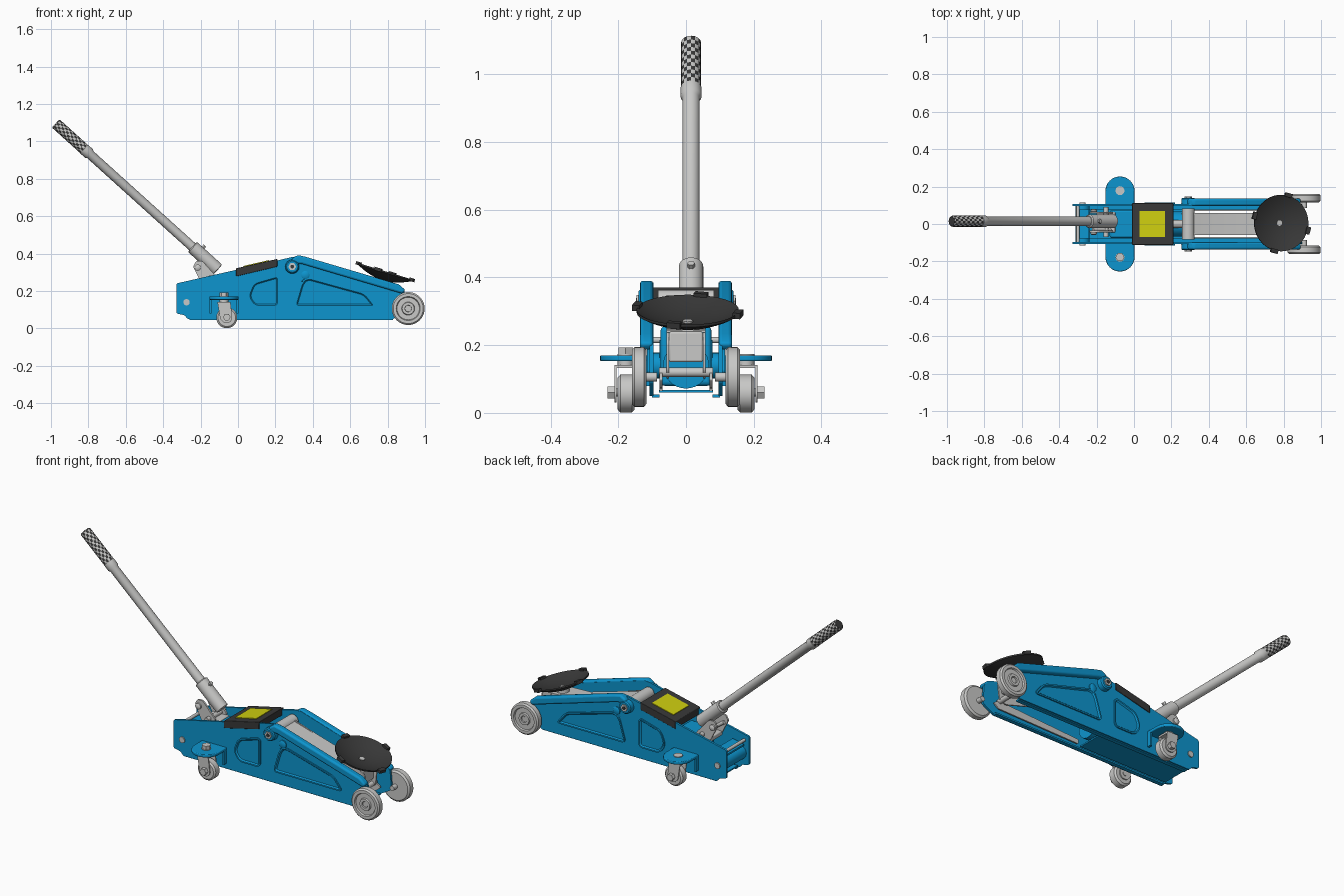
import bpy, bmesh
from math import cos, sin, pi, radians
from mathutils import Vector, Matrix

if "Cube" in bpy.data.objects:
    bpy.data.objects.remove(bpy.data.objects["Cube"])


def material(name, rgb):
    m = bpy.data.materials.new(name)
    m.use_nodes = True
    m.diffuse_color = (*rgb, 1)
    m.node_tree.nodes["Principled BSDF"].inputs["Base Color"].default_value = (*rgb, 1)
    return m


BLUE = material("blue paint", (0.004, 0.30, 0.62))
GREY = material("light grey steel", (0.58, 0.58, 0.57))
DARK = material("dark grey rubber", (0.04, 0.04, 0.04))
YELLOW = material("yellow label", (0.62, 0.62, 0.005))
made = []


def finish(name, bm, mats, bevel=0):
    bmesh.ops.recalc_face_normals(bm, faces=bm.faces)
    me = bpy.data.meshes.new(name)
    bm.to_mesh(me)
    bm.free()
    ob = bpy.data.objects.new(name, me)
    bpy.context.collection.objects.link(ob)
    for m in mats:
        me.materials.append(m)
    if bevel:
        mod = ob.modifiers.new("Bevel", "BEVEL")
        mod.width, mod.segments = bevel, 3
        mod.limit_method = "ANGLE"
    made.append(ob)
    return ob


def prism(name, pts, y0, y1, mat, corner=0, bevel=0, rim=0):
    """Extrude an x-z outline from y0 to y1; rim sinks the centre of the y1 cap."""
    bm = bmesh.new()
    bm.faces.new([bm.verts.new((x, y0, z)) for x, z in pts])
    if corner:
        bmesh.ops.bevel(bm, geom=bm.verts[:], offset=corner, segments=5,
                        profile=0.5, affect="VERTICES")
    out = bmesh.ops.extrude_face_region(bm, geom=bm.faces[:])["geom"]
    bmesh.ops.translate(bm, verts=[g for g in out if isinstance(g, bmesh.types.BMVert)],
                        vec=(0, y1 - y0, 0))
    bmesh.ops.recalc_face_normals(bm, faces=bm.faces)
    if rim:
        cap = [f for f in bm.faces if all(abs(v.co.y - y1) < 1e-5 for v in f.verts)]
        bmesh.ops.inset_individual(bm, faces=cap, thickness=rim, depth=0)
        bmesh.ops.inset_individual(bm, faces=cap, thickness=0.006, depth=-0.007)
    return finish(name, bm, [mat], bevel)


def box(name, x0, x1, y0, y1, z0, z1, mat, bevel=0):
    return prism(name, [(x0, z0), (x1, z0), (x1, z1), (x0, z1)], y0, y1, mat, 0, bevel)


def lathe(name, profile, base, axis, mat, steps=32, checker=None):
    """Turn (radius, distance) pairs around an axis starting at base."""
    bm = bmesh.new()
    rot = Vector(axis).to_track_quat("Z", "Y")
    rings = [[bm.verts.new(Vector(base) + rot @ Vector(
        (r * cos(2 * pi * j / steps), r * sin(2 * pi * j / steps), h)))
        for j in range(steps)] for r, h in profile]
    for i, (a, b) in enumerate(zip(rings, rings[1:])):
        for j in range(steps):
            k = (j + 1) % steps
            f = bm.faces.new((a[j], a[k], b[k], b[j]))
            if checker:
                f.material_index = (i + j) % 2
    bm.faces.new(rings[0])
    bm.faces.new(rings[-1])
    return finish(name, bm, [mat] + ([checker] if checker else []))


def rod(name, p, q, r, mat, steps=24):
    d = Vector(q) - Vector(p)
    return lathe(name, [(r, 0), (r, d.length)], p, d, mat, steps)


# Side frames, with everything that repeats on both sides
PLATE = [(-.33, .24), (-.33, .08), (-.285, .07), (-.27, .05), (.83, .05), (.9, .09),
         (.89, .2), (.86, .225), (.33, .385), (.29, .382), (.22, .365)]
RAIL = [(.28, .35), (.29, .375), (.32, .392), (.36, .383), (.86, .235), (.895, .205),
        (.88, .185), (.34, .345)]
REAR_PANEL = [(.05, .17), (.085, .115), (.22, .115), (.22, .285), (.08, .245)]
FRONT_PANEL = [(.3, .115), (.74, .115), (.68, .19), (.37, .275), (.34, .25)]
WHEEL = [(.02, 0), (.078, 0), (.088, .008), (.088, .036), (.08, .044), (.064, .044),
         (.06, .036), (.035, .036), (.032, .044), (.018, .044), (.017, .034)]
CASTER = [(.02, 0), (.047, 0), (.056, .008), (.056, .042), (.047, .05), (.02, .05)]

for side, s in (("left", 1), ("right", -1)):
    prism(side + "_frame_plate", PLATE, s * .096, s * .108, BLUE, .008)
    prism(side + "_frame_rail", RAIL, s * .097, s * .136, BLUE, 0, .01)
    prism(side + "_rear_panel", REAR_PANEL, s * .1, s * .115, BLUE, .025, 0, .008)
    prism(side + "_front_panel", FRONT_PANEL, s * .1, s * .115, BLUE, .025, 0, .008)
    box(side + "_bottom_flange", -.26, .83, s * .078, s * .1, .045, .054, BLUE)
    lathe(side + "_pressed_boss", [(.022, 0), (.022, .014), (.016, .018)],
          (.36, s * .1, .285), (0, s, 0), BLUE)
    lathe(side + "_pivot_boss", [(.038, 0), (.036, .034), (.03, .04)],
          (.29, s * .1, .33), (0, s, 0), BLUE)
    rod(side + "_pivot_bolt", (.29, s * .13, .33), (.29, s * .146, .33), .021, GREY, 6)
    rod(side + "_pivot_bolt_core", (.29, s * .14, .33), (.29, s * .148, .33), .01, DARK)
    rod(side + "_rear_shaft_end", (-.275, s * .1, .14), (-.275, s * .114, .14), .017, GREY)
    # Front wheel on a stub axle
    lathe(side + "_front_wheel", WHEEL, (.91, s * .116, .106), (0, s, 0), GREY, 48)
    rod(side + "_front_axle", (.91, s * .085, .106), (.91, s * .155, .106), .014, GREY)
    # Caster bracket: rounded shelf with legs
    bm = bmesh.new()
    ring = [(-.153, s * .1), (.003, s * .1)]
    ring += [(-.075 + .078 * cos(a * pi / 16), s * (.176 + .078 * sin(a * pi / 16)))
             for a in range(17)]
    f = bm.faces.new([bm.verts.new((x, y, .153)) for x, y in ring])
    top = bmesh.ops.extrude_face_region(bm, geom=[f])["geom"]
    bmesh.ops.translate(bm, vec=(0, 0, .017),
                        verts=[g for g in top if isinstance(g, bmesh.types.BMVert)])
    finish(side + "_caster_shelf", bm, [BLUE], .004)
    for end, x in (("rear", -.153), ("front", -.009)):
        prism(side + "_" + end + "_shelf_leg",
              [(x, .155), (x, .08), (x + .012, .08), (x + .012, .155)],
              s * .1, s * .13, BLUE)
    # Caster wheel, fork and fixings
    lathe(side + "_caster_wheel", CASTER, (-.06, s * .152, .057), (0, s, 0), GREY, 40)
    for part, y in (("inner", .143), ("outer", .205)):
        prism(side + "_" + part + "_fork",
              [(-.11, .14), (-.095, .05), (-.075, .03), (-.045, .03), (-.03, .05),
               (-.04, .14)], s * y, s * (y + .006), GREY, .008)
    box(side + "_fork_crown", -.11, -.04, s * .143, s * .211, .132, .142, GREY)
    rod(side + "_caster_axle", (-.06, s * .14, .06), (-.06, s * .222, .06), .012, GREY)
    rod(side + "_caster_nut", (-.06, s * .211, .06), (-.06, s * .232, .06), .02, GREY, 6)
    rod(side + "_swivel_pin", (-.075, s * .178, .138), (-.075, s * .178, .174), .024, GREY)
    if s < 0:
        rod("swivel_nut", (-.075, -.178, .17), (-.075, -.178, .193), .024, GREY, 6)
    # Lifting arm cheeks and levelling links
    prism(side + "_arm_cheek",
          [(.25, .32), (.28, .355), (.33, .345), (.64, .245), (.8, .24), (.84, .21),
           (.83, .12), (.79, .1), (.62, .15), (.29, .28)],
          s * .05, s * .058, GREY, .01)
    prism(side + "_levelling_link", [(.3, .065), (.82, .075), (.85, .1), (.82, .12), (.3, .09)],
          s * .07, s * .078, GREY, .008)
    # Handle yoke ears
    prism(side + "_yoke_ear",
          [(-.24, .33), (-.225, .36), (-.19, .36), (-.11, .27), (-.13, .23), (-.2, .25)],
          .01 + s * .045, .01 + s * .055, GREY, .008)
    lathe(side + "_yoke_knob", [(.008, 0), (.017, .006), (.017, .014), (.008, .02)],
          (-.215, .01 + s * .05, .325), (0, s, 0), GREY)

# Lifting arm
prism("arm_top", [(.29, .352), (.64, .252), (.81, .245), (.81, .237), (.64, .243),
                  (.29, .343)], -.058, .058, GREY)
rod("arm_hub", (.29, -.082, .33), (.29, .082, .33), .034, GREY)
rod("arm_front_pin", (.81, -.08, .12), (.81, .08, .12), .014, GREY)
rod("arm_ram", (.15, 0, .17), (.34, 0, .29), .022, GREY)
box("saddle_carrier", .74, .82, -.05, .05, .15, .24, GREY, .006)

# Saddle dish
tilt = Matrix.Rotation(radians(17), 3, "Y")
centre = Vector((.775, .005, .262))
rod("saddle_post", (.765, .005, .2), centre, .035, GREY)
lathe("saddle_dish",
      [(.001, -.004), (.05, -.001), (.1, .013), (.135, .028), (.151, .037), (.151, .045),
       (.135, .037), (.1, .022), (.05, .009), (.001, .006)],
      centre, tilt @ Vector((0, 0, 1)), DARK, 48)
for k in range(4):
    spin = Matrix.Rotation(radians(75 + 90 * k), 3, "Z")
    bm = bmesh.new()
    bmesh.ops.create_cube(bm, size=1)
    for v in bm.verts:
        p = Vector((.154 + v.co.x * .022, v.co.y * .04, .043 + v.co.z * .018))
        v.co = centre + tilt @ (spin @ p)
    finish("saddle_lug_%d" % (k + 1), bm, [DARK])
rod("saddle_screw", centre, centre + tilt @ Vector((0, 0, .012)), .015, GREY, 12)

# Hydraulic unit and rear cross members
box("pump_body", -.13, .02, -.075, .075, .08, .255, BLUE, .012)
rod("hydraulic_cylinder", (-.1, 0, .14), (.3, 0, .14), .068, BLUE, 32)
prism("under_tray", [(-.27, .06), (.28, .06), (.28, .068), (-.27, .068)], -.08, .08, BLUE)
rod("rear_tube", (-.275, -.098, .14), (-.275, .098, .14), .038, BLUE)
prism("rear_cross_plate", [(-.31, .2), (-.24, .215), (-.24, .1), (-.25, .1), (-.25, .203),
                           (-.31, .19)], -.078, .078, BLUE)
rod("rear_shaft", (-.3, -.098, .215), (-.3, .098, .215), .009, GREY)
rod("yoke_pin", (-.15, -.07, .27), (-.15, .09, .27), .013, GREY)
box("yoke_base", -.2, -.1, -.045, .065, .235, .262, GREY, .006)
rod("release_rod", (-.22, -.03, .32), (-.12, -.03, .25), .01, GREY)

# Top cover and its label
prism("top_cover", [(-.01, .321), (.21, .371), (.21, .33), (-.01, .278)], -.112, .112, DARK, 0, .003)
prism("cover_label", [(.03, .33), (.165, .3608), (.165, .3648), (.03, .334)], -.07, .07, YELLOW)

# Pump handle
tip = Vector((-.975, .015, 1.096))
axis = (Vector((-.11, .015, .315)) - tip).normalized()
lathe("handle_grip", [(.024, 0)] + [(.03, .006 + .0165 * i) for i in range(13)],
      tip, axis, DARK, 16, GREY)
lathe("handle_tube", [(.026, .2), (.031, .205), (.031, .24), (.025, .25), (.025, 1.02)],
      tip, axis, GREY)
lathe("handle_socket", [(.03, .985), (.036, .99), (.036, 1.165), (.026, 1.168)],
      tip, axis, GREY)
bolt = tip + axis * 1.03
up = Vector((-axis.z, 0, axis.x))
rod("socket_clamp_bolt", bolt, bolt + up * .05, .011, GREY, 6)

# Smooth round surfaces, keep hard edges
bpy.ops.object.select_all(action="DESELECT")
for ob in made:
    ob.select_set(True)
bpy.context.view_layer.objects.active = made[0]
bpy.ops.object.shade_smooth_by_angle(angle=radians(35))
